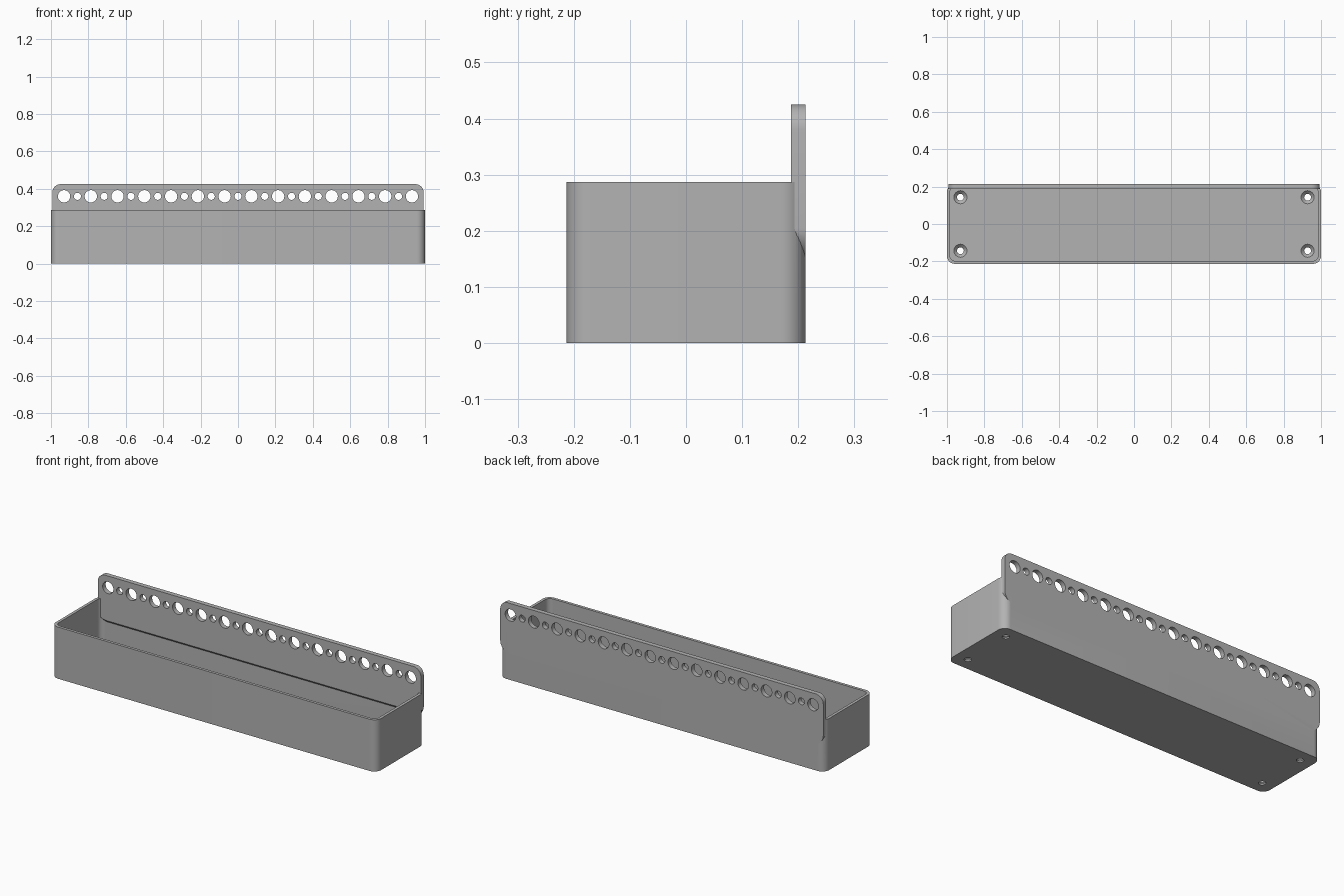
import bpy, bmesh, math

cube = bpy.data.objects.get("Cube")
if cube:
    bpy.data.objects.remove(cube, do_unlink=True)

grey = bpy.data.materials.new("plain grey")
grey.use_nodes = True
grey.diffuse_color = (0.45, 0.45, 0.45, 1)
grey.node_tree.nodes["Principled BSDF"].inputs["Base Color"].default_value = grey.diffuse_color


def rounded_outline(x0, x1, v0, v1, low_r, high_r, steps=10):
    """Rounded rectangle with separate radii for the low and high corners."""
    pts = []
    corners = [(x1 - low_r, v0 + low_r, low_r, 270), (x1 - high_r, v1 - high_r, high_r, 0),
               (x0 + high_r, v1 - high_r, high_r, 90), (x0 + low_r, v0 + low_r, low_r, 180)]
    for cx, cv, r, start in corners:
        for i in range(steps + 1):
            a = math.radians(start + 90 * i / steps)
            pts.append((cx + r * math.cos(a), cv + r * math.sin(a)))
    return pts


def finish(bm, name):
    bmesh.ops.recalc_face_normals(bm, faces=bm.faces)
    mesh = bpy.data.meshes.new(name)
    bm.to_mesh(mesh)
    bm.free()
    mesh.materials.append(grey)
    obj = bpy.data.objects.new(name, mesh)
    bpy.context.collection.objects.link(obj)
    return obj


def loft(name, rings):
    """Solid through a sequence of matching rings, capped at both ends."""
    bm = bmesh.new()
    loops = [[bm.verts.new(p) for p in ring] for ring in rings]
    n = len(loops[0])
    for a, b in zip(loops, loops[1:]):
        for i in range(n):
            j = (i + 1) % n
            bm.faces.new((a[i], a[j], b[j], b[i]))
    bm.faces.new(loops[0])
    bm.faces.new(loops[-1])
    return finish(bm, name)


def circle(r, n=32):
    return [(r * math.cos(2 * math.pi * i / n), r * math.sin(2 * math.pi * i / n)) for i in range(n)]


def combine(target, other, operation):
    other.hide_render = True
    mod = target.modifiers.new(operation, "BOOLEAN")
    mod.operation = operation
    mod.solver = "EXACT"
    mod.object = other
    bpy.context.view_layer.update()
    result = bpy.data.meshes.new_from_object(target.evaluated_get(bpy.context.evaluated_depsgraph_get()))
    target.modifiers.clear()
    target.data = result
    bpy.data.objects.remove(other, do_unlink=True)


depth, height, wall, floor = 0.213, 0.287, 0.016, 0.025
panel_front, panel_low, panel_top = 0.187, 0.145, 0.425

# Open tray with rounded vertical corners
outer = rounded_outline(-1, 1, -depth, depth, 0.043, 0.043)
tray = loft("storage_tray", [[(x, y, z) for x, y in outer] for z in (0, height)])
inner = rounded_outline(-1 + wall, 1 - wall, -depth + wall, depth - wall, 0.028, 0.028)
cavity = loft("cavity_cutter", [[(x, y, z) for x, y in inner] for z in (floor, 0.5)])
combine(tray, cavity, "DIFFERENCE")

# Mounting panel, its lower edge sloping up toward the inside
outline = rounded_outline(-0.993, 0.993, panel_low, panel_top, 0.06, 0.045)
bend = panel_low + 0.06


def sloped(z):
    return bend - (bend - z) * 0.5 if z < bend else z


panel = loft("mounting_panel", [[(x, panel_front, sloped(z)) for x, z in outline],
                                [(x, depth, z) for x, z in outline]])
combine(tray, panel, "UNION")

# Alternating large and small holes along the panel
pitch = 1.86 / 13
for i in range(27):
    cx = -0.93 + i * pitch / 2
    ring = circle(0.019 if i % 2 else 0.033)
    drill = loft("panel_hole_cutter", [[(cx + a, y, 0.36 + b) for a, b in ring] for y in (0.1, 0.3)])
    combine(tray, drill, "DIFFERENCE")

# Countersunk screw holes in the floor corners
for sx in (-1, 1):
    for sy in (-1, 1):
        profile = [(0.018, -0.02), (0.018, 0.008), (0.035, floor), (0.035, 0.04)]
        drill = loft("screw_hole_cutter", [[(sx * 0.928 + a, sy * 0.143 + b, z) for a, b in circle(r)]
                                           for r, z in profile])
        combine(tray, drill, "DIFFERENCE")

# Smooth rounded surfaces with crisp edges
bpy.ops.object.select_all(action="DESELECT")
tray.select_set(True)
bpy.context.view_layer.objects.active = tray
bpy.ops.object.shade_smooth_by_angle(angle=math.radians(30))
